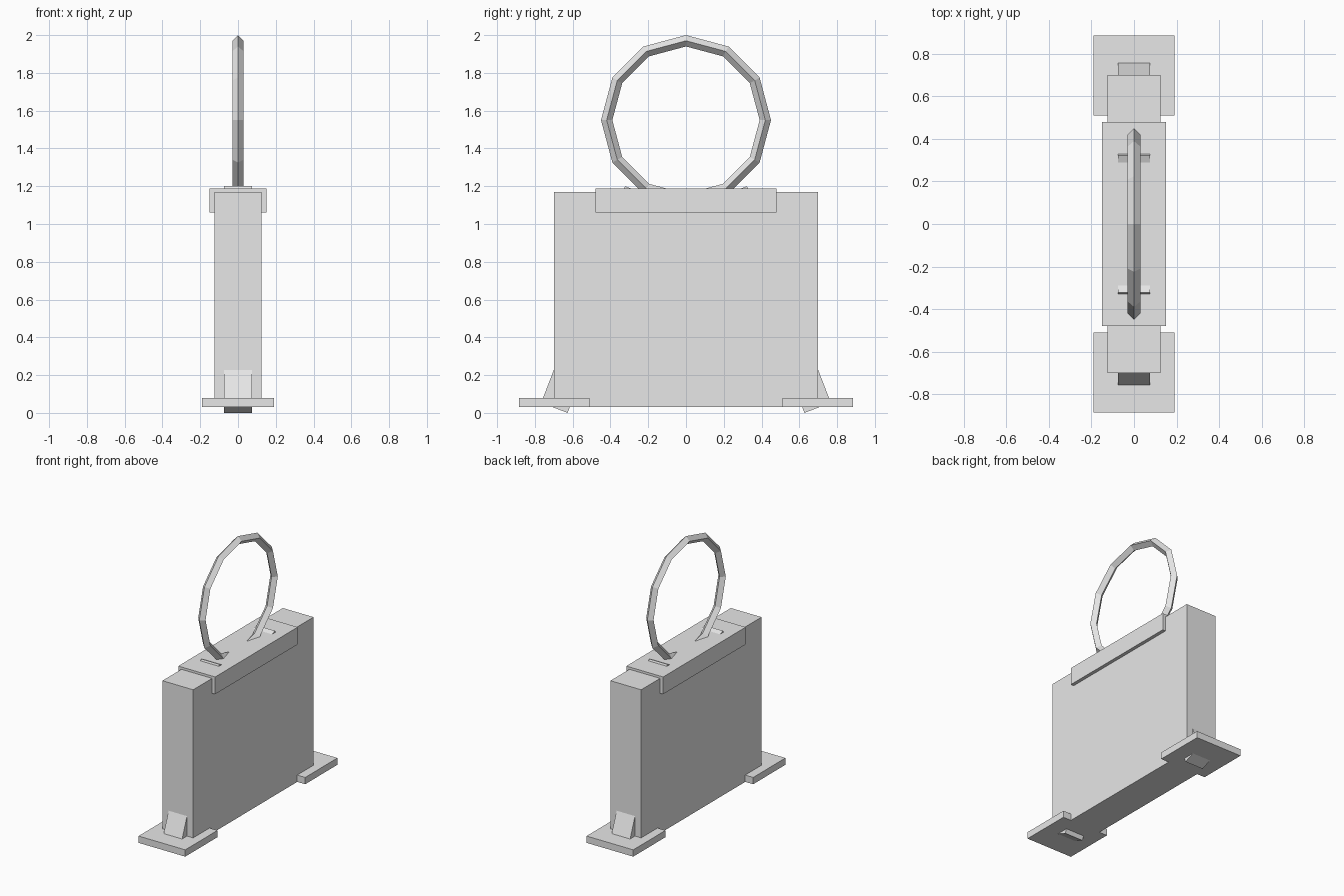
import bpy
import math
from mathutils import Vector

if "Cube" in bpy.data.objects:
    bpy.data.objects.remove(bpy.data.objects["Cube"])

grey = bpy.data.materials.new("plain grey")
grey.diffuse_color = (0.8, 0.8, 0.8, 1)
grey.use_nodes = True
grey.node_tree.nodes["Principled BSDF"].inputs["Base Color"].default_value = grey.diffuse_color


def box(name, lo, hi):
    """Axis-aligned box between two corners."""
    lo, hi = Vector(lo), Vector(hi)
    bpy.ops.mesh.primitive_cube_add(size=1, location=(lo + hi) / 2)
    ob = bpy.context.object
    ob.name = name
    ob.scale = hi - lo
    bpy.ops.object.transform_apply(location=False, rotation=False, scale=True)
    ob.data.materials.append(grey)
    return ob


# Main slab and the cap clamped over its top
box("body", (-0.125, -0.70, 0.03), (0.125, 0.70, 1.17))
box("top_cap", (-0.15, -0.48, 1.06), (0.15, 0.48, 1.187))

for side, name in ((-1, "front"), (1, "back")):
    # Flat foot plate
    y0, y1 = sorted((side * 0.51, side * 0.885))
    box(name + "_foot", (-0.19, y0, 0.03), (0.19, y1, 0.08))
    # Slanted square brace running through the body from foot to cap
    low, high = Vector((0, 0.697, 0.027)), Vector((0, 0.253, 1.173))
    run = high - low
    brace = box(name + "_brace", (-0.075, -0.075, -run.length / 2),
                (0.075, 0.075, run.length / 2))
    mid = (low + high) / 2
    brace.location = (0, side * mid.y, mid.z)
    brace.rotation_euler.x = side * math.atan2(-run.y, run.z)

# Twelve-sided ring handle with a diamond section, standing upright
bpy.ops.mesh.primitive_torus_add(major_segments=12, minor_segments=4,
                                 major_radius=0.42, minor_radius=0.03,
                                 location=(0, 0, 1.55),
                                 rotation=(0, math.pi / 2, 0))
ring = bpy.context.object
ring.name = "ring_handle"
ring.data.materials.append(grey)
for poly in ring.data.polygons:
    poly.use_smooth = False
